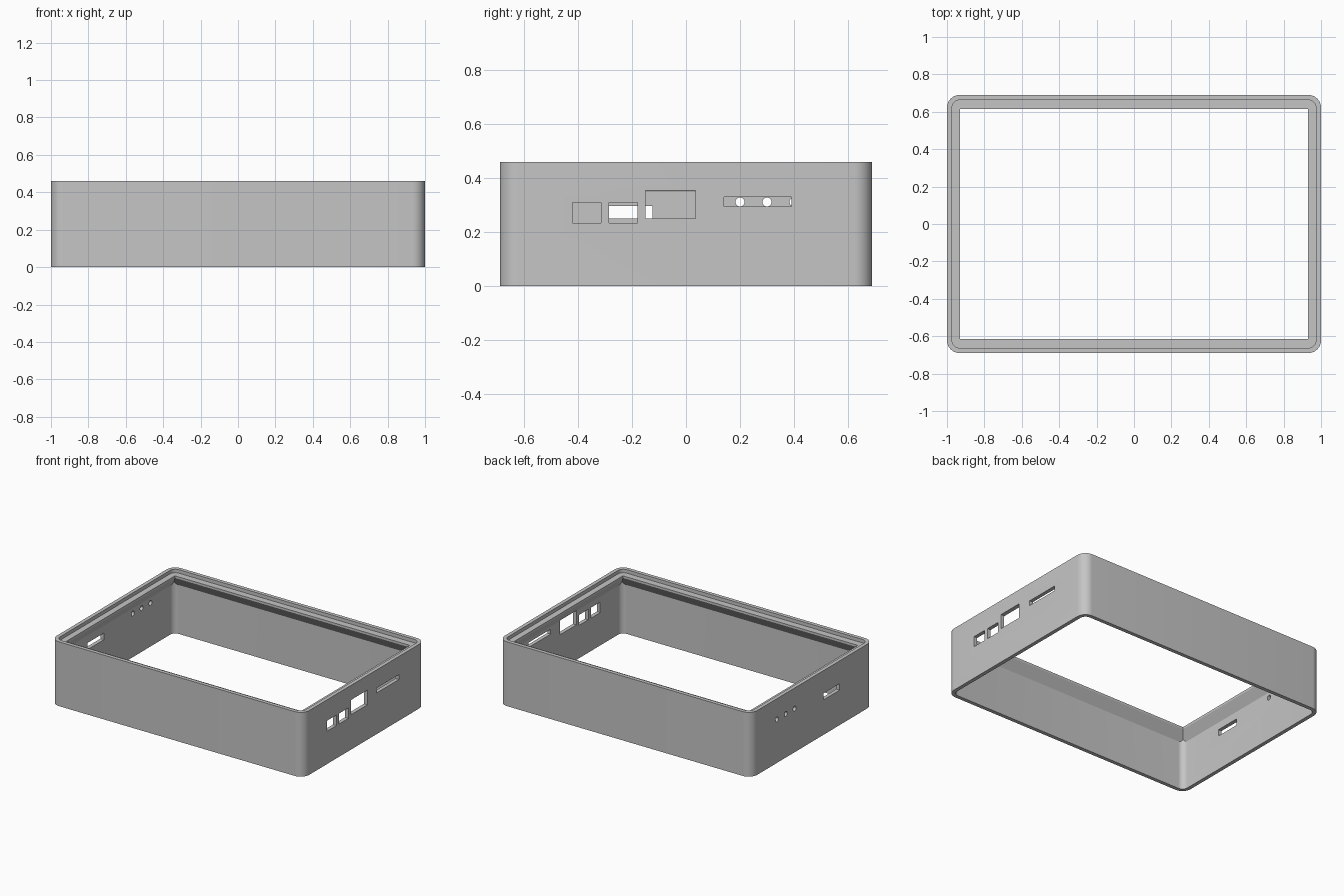
import bpy, bmesh, math

old = bpy.data.objects.get("Cube")
if old:
    bpy.data.objects.remove(old, do_unlink=True)

grey = bpy.data.materials.new("plain grey")
grey.use_nodes = True
grey.diffuse_color = (0.56, 0.56, 0.56, 1)
grey.node_tree.nodes["Principled BSDF"].inputs["Base Color"].default_value = (0.56, 0.56, 0.56, 1)


def rounded_ring(hx, hy, r, steps=10):
    """Outline of a rectangle, with round corners when r > 0."""
    pts = []
    for q, (sx, sy) in enumerate([(1, 1), (-1, 1), (-1, -1), (1, -1)]):
        if r == 0:
            pts.append((sx * hx, sy * hy))
            continue
        for i in range(steps + 1):
            a = (q + i / steps) * math.pi / 2
            pts.append((sx * (hx - r) + r * math.cos(a), sy * (hy - r) + r * math.sin(a)))
    return pts


def loft(name, levels, r=0):
    """Closed solid through rectangles (half x, half y, z)."""
    bm = bmesh.new()
    rings = [[bm.verts.new((x, y, z)) for x, y in rounded_ring(hx, hy, r)]
             for hx, hy, z in levels]
    n = len(rings[0])
    for low, high in zip(rings, rings[1:]):
        for i in range(n):
            j = (i + 1) % n
            bm.faces.new((low[i], low[j], high[j], high[i]))
    bm.faces.new(rings[0][::-1])
    bm.faces.new(rings[-1])
    mesh = bpy.data.meshes.new(name)
    bm.to_mesh(mesh)
    bm.free()
    mesh.materials.append(grey)
    ob = bpy.data.objects.new(name, mesh)
    bpy.context.collection.objects.link(ob)
    return ob


def combine(target, tool, operation):
    """Apply a boolean and discard the tool."""
    mod = target.modifiers.new("cut", "BOOLEAN")
    mod.operation, mod.solver, mod.object = operation, "EXACT", tool
    bpy.context.view_layer.objects.active = target
    bpy.ops.object.modifier_apply(modifier=mod.name)
    bpy.data.objects.remove(tool, do_unlink=True)


HX, HY, H = 1.0, 0.69, 0.46
WALL = 0.027
IX, IY = HX - WALL, HY - WALL       # inner wall
OX, OY = 0.93, 0.615                # top opening
SLOPE_LOW, SLOPE_HIGH, LEDGE = 0.35, 0.42, 0.435

# Outer shell with rounded corners
case = loft("case_frame", [(HX, HY, 0), (HX, HY, H)], 0.068)

# Cavity: round-cornered inside, narrowing up a slope to a square opening
cavity = loft("cavity_cutter", [(IX, IY, -0.1), (IX, IY, 0.6)], 0.041)
grow = (SLOPE_HIGH + 0.2) / (SLOPE_HIGH - SLOPE_LOW)
taper = loft("taper_cutter", [(OX + (IX - OX) * grow, OY + (IY - OY) * grow, -0.2),
                              (OX, OY, SLOPE_HIGH), (OX, OY, 0.7)])
combine(cavity, taper, "INTERSECT")
combine(case, cavity, "DIFFERENCE")

# Recess in the top that leaves a thin outer lip
combine(case, loft("lid_recess", [(IX, IY, LEDGE), (IX, IY, 0.6)], 0.041), "DIFFERENCE")


def port(side, y0, y1, z0, z1):
    """Rectangular hole through a side wall."""
    tool = loft("port_cutter", [(0.04, (y1 - y0) / 2, z0), (0.04, (y1 - y0) / 2, z1)])
    tool.location = (side * 0.99, (y0 + y1) / 2, 0)
    bpy.context.view_layer.update()
    combine(case, tool, "DIFFERENCE")


# Ports in the +x wall
port(1, -0.42, -0.315, 0.235, 0.31)
port(1, -0.285, -0.18, 0.235, 0.31)
port(1, -0.15, 0.035, 0.25, 0.355)
port(1, 0.14, 0.39, 0.295, 0.33)

# Slot and three round holes in the -x wall
port(-1, -0.31, -0.125, 0.25, 0.297)
for y in (0.2, 0.3, 0.4):
    bpy.ops.mesh.primitive_cylinder_add(vertices=24, radius=0.017, depth=0.1,
                                        location=(-0.99, y, 0.312),
                                        rotation=(0, math.pi / 2, 0))
    hole = bpy.context.object
    hole.data.materials.append(grey)
    combine(case, hole, "DIFFERENCE")

# Smooth round corners, crisp edges
bpy.ops.object.select_all(action="DESELECT")
case.select_set(True)
bpy.context.view_layer.objects.active = case
bpy.ops.object.shade_smooth_by_angle(angle=math.radians(25))
